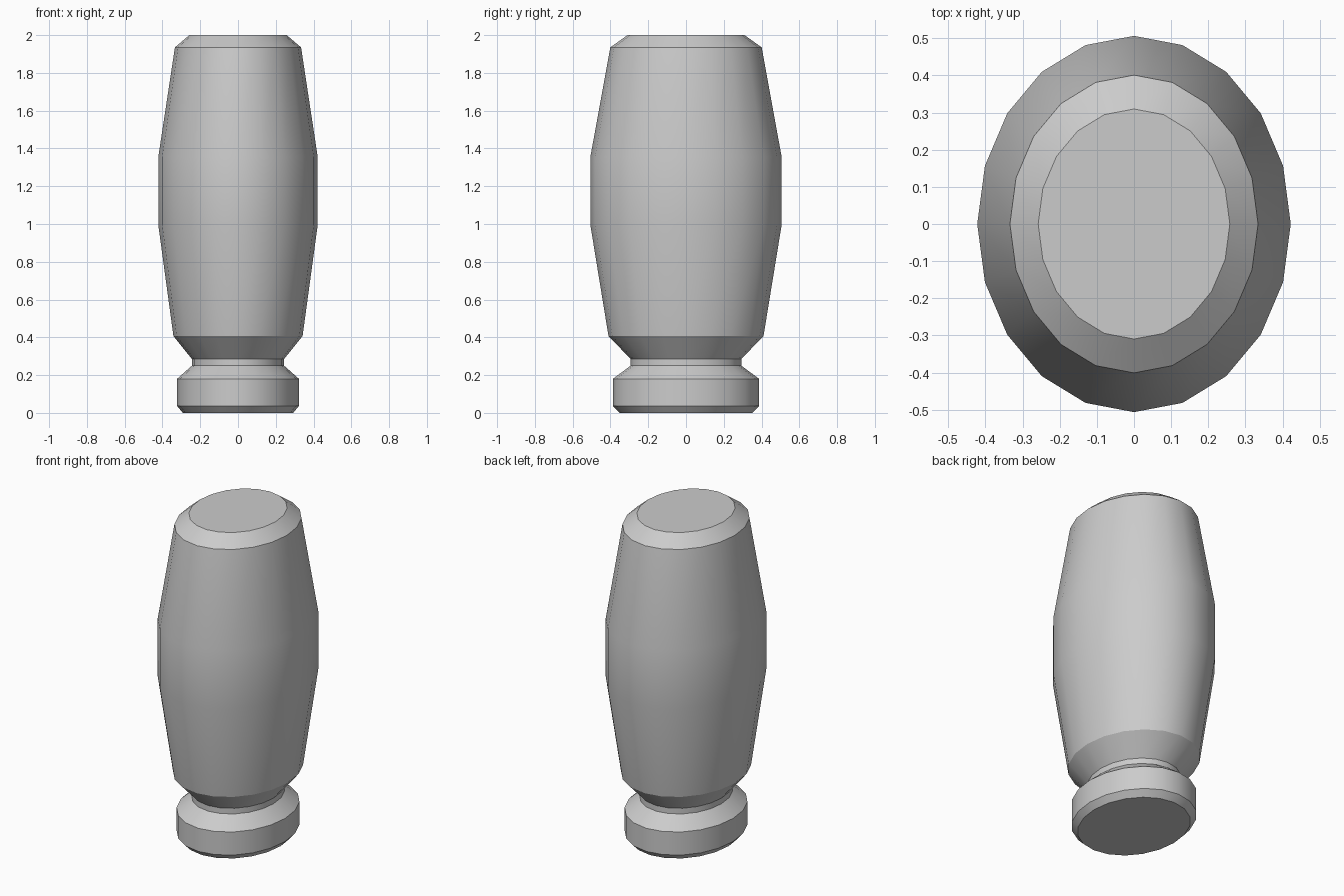
import bpy, bmesh
from math import sin, cos, pi, radians

if "Cube" in bpy.data.objects:
    bpy.data.objects.remove(bpy.data.objects["Cube"])

SIDES = 20
DEPTH = 1.2  # oval cross-section: y radius / x radius

# (x radius, z) from the butt up to the top of the grip
PROFILE = [(0.292, 0.0), (0.323, 0.037), (0.323, 0.18), (0.244, 0.25),
           (0.244, 0.285), (0.342, 0.407), (0.422, 0.995), (0.422, 1.355),
           (0.334, 1.935), (0.258, 2.0)]

# Lathe the oval rings and bridge them
bm = bmesh.new()
rings = []
for r, z in PROFILE:
    rings.append([bm.verts.new((r * cos(2 * pi * i / SIDES),
                                r * DEPTH * sin(2 * pi * i / SIDES), z))
                  for i in range(SIDES)])
for low, high in zip(rings, rings[1:]):
    for i in range(SIDES):
        j = (i + 1) % SIDES
        bm.faces.new((low[i], low[j], high[j], high[i]))

# End caps
bm.faces.new(rings[0][::-1])
bm.faces.new(rings[-1])

mesh = bpy.data.meshes.new("handle_grip")
bm.to_mesh(mesh)
bm.free()
grip = bpy.data.objects.new("handle_grip", mesh)
bpy.context.collection.objects.link(grip)

# Smooth around the body, crisp at the chamfers
bpy.context.view_layer.objects.active = grip
grip.select_set(True)
bpy.ops.object.shade_smooth_by_angle(angle=radians(30))
